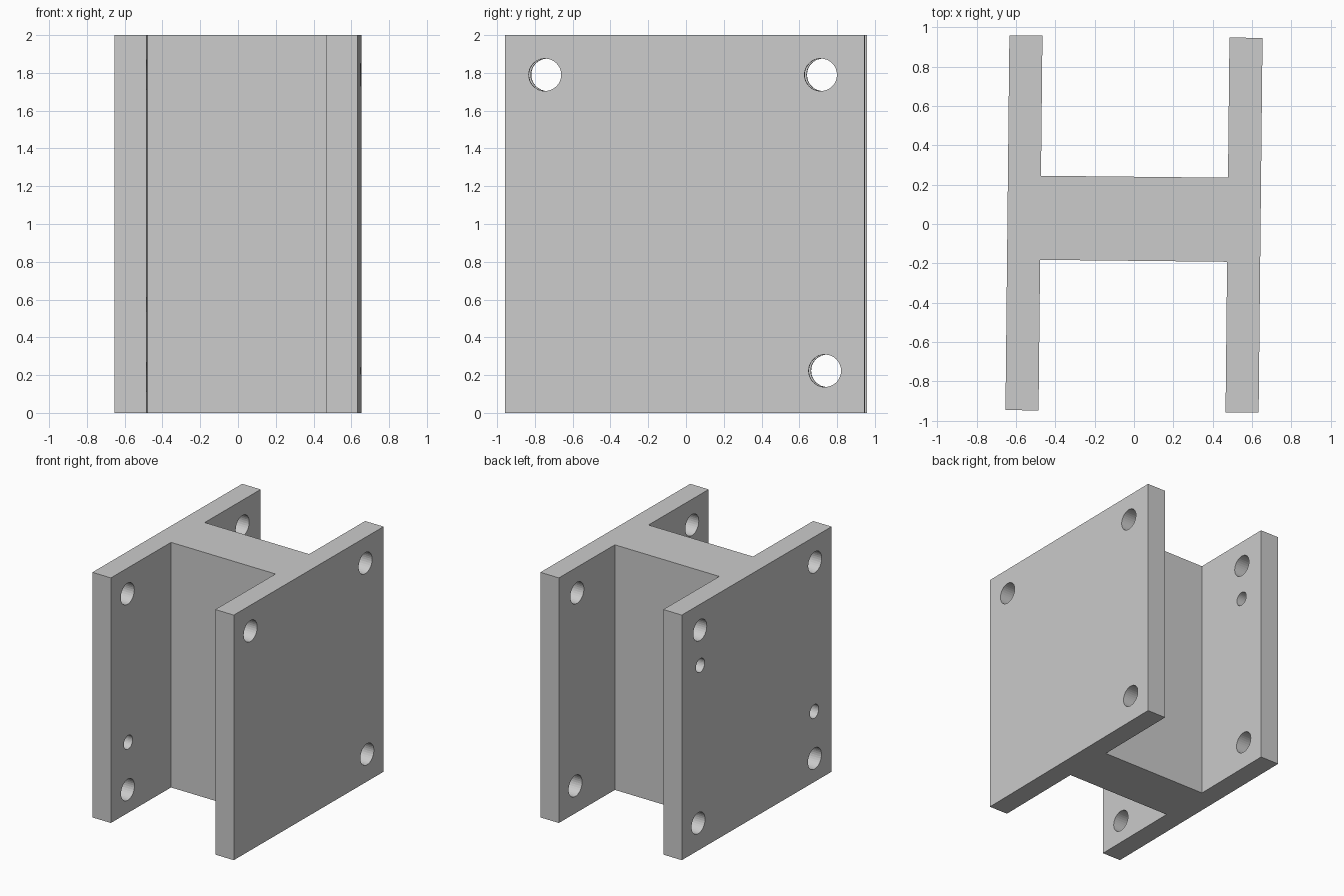
import bpy, bmesh
from math import radians
from mathutils import Matrix

if "Cube" in bpy.data.objects:
    bpy.data.objects.remove(bpy.data.objects["Cube"])

X_OUT, X_IN, Y_END = 0.643, 0.475, 0.952
WEB_BACK, WEB_FRONT, HEIGHT = 0.24, -0.187, 2.0


def add_object(name, bm):
    bmesh.ops.recalc_face_normals(bm, faces=bm.faces)
    mesh = bpy.data.meshes.new(name)
    bm.to_mesh(mesh)
    bm.free()
    obj = bpy.data.objects.new(name, mesh)
    bpy.context.collection.objects.link(obj)
    return obj


# H-shaped body: extruded profile of two plates joined by a web
right = [(X_IN, WEB_FRONT), (X_IN, -Y_END), (X_OUT, -Y_END),
         (X_OUT, Y_END), (X_IN, Y_END), (X_IN, WEB_BACK)]
profile = right + [(-x, y) for x, y in reversed(right)]
bm = bmesh.new()
base = bm.faces.new([bm.verts.new((x, y, 0)) for x, y in profile])
top = bmesh.ops.extrude_face_region(bm, geom=[base])["geom"]
bmesh.ops.translate(bm, vec=(0, 0, HEIGHT),
                    verts=[v for v in top if isinstance(v, bmesh.types.BMVert)])
body = add_object("h_bracket", bm)

# Bolt holes: (y, z, radius); the first set goes through both plates
both = [(-0.74, 1.79, 0.086), (0.72, 1.79, 0.086), (0.742, 0.223, 0.086)]
left_only = [(-0.737, 0.19, 0.086), (-0.732, 0.575, 0.056), (0.717, 1.50, 0.056)]
bm = bmesh.new()


def add_hole(side, y, z, radius):
    place = Matrix.Translation((side * (X_OUT + X_IN) / 2, y, z)) @ Matrix.Rotation(radians(90), 4, 'Y')
    bmesh.ops.create_cone(bm, cap_ends=True, segments=32, radius1=radius,
                          radius2=radius, depth=0.4, matrix=place)


for hole in both:
    add_hole(1, *hole)
for hole in both + left_only:
    add_hole(-1, *hole)
cutter = add_object("hole_cutter", bm)
cutter.hide_render = True

# Cut the holes, then drop the cutter
mod = body.modifiers.new("holes", 'BOOLEAN')
mod.operation = 'DIFFERENCE'
mod.solver = 'EXACT'
mod.object = cutter
bpy.context.view_layer.objects.active = body
body.select_set(True)
bpy.ops.object.modifier_apply(modifier=mod.name)
bpy.data.objects.remove(cutter, do_unlink=True)

# The whole part is turned very slightly clockwise
body.rotation_euler.z = radians(-0.6)
